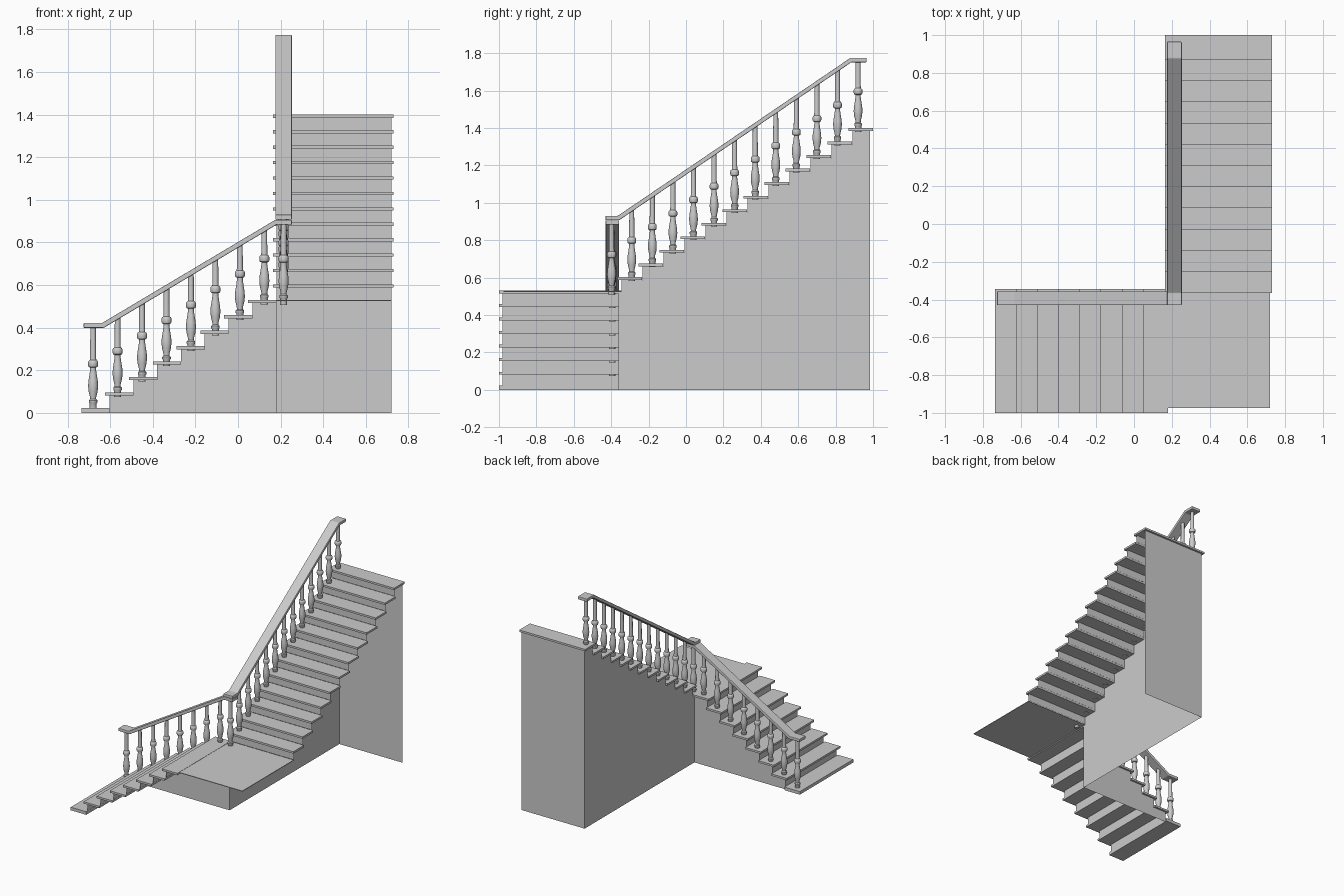
import bpy, bmesh, math
from mathutils import Vector

if "Cube" in bpy.data.objects:
    bpy.data.objects.remove(bpy.data.objects["Cube"])

RISE = 0.0724
THICK = 0.015


def finish(bm, name):
    bmesh.ops.recalc_face_normals(bm, faces=bm.faces)
    me = bpy.data.meshes.new(name)
    bm.to_mesh(me)
    bm.free()
    ob = bpy.data.objects.new(name, me)
    bpy.context.collection.objects.link(ob)
    return ob


def box(name, lo, hi):
    bm = bmesh.new()
    bmesh.ops.create_cube(bm, size=1)
    for v in bm.verts:
        v.co = Vector([(a + b) / 2 + c * (b - a) for a, b, c in zip(lo, hi, v.co)])
    return finish(bm, name)


def sheet(name, pts):
    bm = bmesh.new()
    bm.faces.new([bm.verts.new(p) for p in pts])
    return finish(bm, name)


# mapping of (along, across, z) to world for each flight
def lower(u, v, z):
    return (u, v, z)


def upper(u, v, z):
    return (v, u, z)


def flight(name, place, start, run, depth, count, first_top, base, across, inner, wall_at, wall_from, wall_end):
    """Treads, risers and the stepped side wall of one flight."""
    wall = [(wall_from, 0)]
    if base > 0:
        wall.append((wall_from, base))
    for i in range(count):
        u, top = start + run * i, first_top + RISE * i
        under = max(top - THICK, 0) if top > 0.05 else 0
        box(f"{name}_tread_{i + 1}", place(u, across[0], under), place(u + depth, across[1], top))
        r, prev = u + 0.02, (top - RISE if i else base)
        if under > 0:
            sheet(f"{name}_riser_{i + 1}", [place(r, inner[0], prev), place(r, inner[1], prev),
                                            place(r, inner[1], under), place(r, inner[0], under)])
            wall += [(r, max(prev - THICK, 0)), (r, under)]
    wall += [(wall_end, under), (wall_end, 0)]
    clean = [p for i, p in enumerate(wall) if i == 0 or p != wall[i - 1]]
    sheet(f"{name}_side_wall", [place(u, wall_at, z) for u, z in clean])
    return under


flight("lower", lower, -0.735, 0.1117, 0.133, 8, 0.024, 0, (-1.0, -0.345), (-0.98, -0.36),
       -0.36, -0.605, 0.18)
back_top = flight("upper", upper, -0.365, 0.1122, 0.131, 12, 0.603, 0.53, (0.165, 0.73), (0.18, 0.72),
                  0.18, -0.36, 0.985)

# landing and back wall
box("landing", (0.18, -0.975, 0.524), (0.72, -0.345, 0.529))
sheet("back_wall", [(0.18, 0.985, 0), (0.72, 0.985, 0), (0.72, 0.985, back_top), (0.18, 0.985, back_top)])


def rail(name, place, path, across, t=0.023):
    """Handrail: bent strip with level ends."""
    outline = [(u, z) for u, z in path] + [(u + s, z - t) for (u, z), s in
                                            reversed(list(zip(path, (0, 0.008, 0.006, 0))))]
    bm = bmesh.new()
    f = bm.faces.new([bm.verts.new(place(u, across[0], z)) for u, z in outline])
    ext = bmesh.ops.extrude_face_region(bm, geom=[f])
    shift = Vector(place(0, across[1] - across[0], 0))
    for g in ext["geom"]:
        if isinstance(g, bmesh.types.BMVert):
            g.co += shift
    ob = finish(bm, name)
    mod = ob.modifiers.new("soft_edges", "BEVEL")
    mod.width, mod.segments = 0.004, 2
    return ob


LOW = [(-0.725, 0.422), (-0.638, 0.422), (0.175, 0.906), (0.253, 0.906)]
UP = [(-0.43, 0.93), (-0.365, 0.93), (0.878, 1.774), (0.965, 1.774)]
rail("lower_handrail", lower, LOW, (-0.43, -0.357))
rail("upper_handrail", upper, UP, (0.175, 0.253))


def rail_under(path, u):
    (a, za), (b, zb) = path[1], path[2]
    t = min(max((u - a) / (b - a), 0), 1)
    return za + t * (zb - za) - 0.024


# turned baluster profile: radius, height above foot
PROFILE = [(0.0, 0), (0.017, 0), (0.017, 0.03), (0.020, 0.034), (0.020, 0.044), (0.014, 0.050),
           (0.015, 0.062), (0.021, 0.085), (0.0235, 0.110), (0.022, 0.135), (0.017, 0.165),
           (0.0135, 0.190), (0.014, 0.198), (0.021, 0.201), (0.0235, 0.208), (0.0235, 0.222),
           (0.021, 0.229), (0.015, 0.233), (0.014, 0.25)]


def baluster(name, x, y, z0, z1, sides=20):
    pts = PROFILE + [(0.013, z1 - z0), (0.0, z1 - z0)]
    bm = bmesh.new()
    vs = [bm.verts.new((x + r, y, z0 + h)) for r, h in pts]
    es = [bm.edges.new(p) for p in zip(vs, vs[1:])]
    bmesh.ops.spin(bm, geom=vs + es, cent=(x, y, 0), axis=(0, 0, 1), angle=math.tau, steps=sides)
    bmesh.ops.remove_doubles(bm, verts=bm.verts, dist=1e-5)
    ob = finish(bm, name)
    bpy.ops.object.select_all(action="DESELECT")
    ob.select_set(True)
    bpy.context.view_layer.objects.active = ob
    bpy.ops.object.shade_smooth_by_angle(angle=math.radians(40))


for i in range(8):
    u = -0.68 + 0.1148 * i
    baluster(f"lower_baluster_{i + 1}", u, -0.395, max(0.024 + RISE * i - 0.022, 0.015), rail_under(LOW, u) + 0.006)
baluster("corner_baluster", 0.214, -0.398, 0.507, 0.89)
for i in range(12):
    u = -0.29 + 0.11 * i
    baluster(f"upper_baluster_{i + 1}", 0.214, u, 0.603 + RISE * i - 0.02, rail_under(UP, u) + 0.006)
